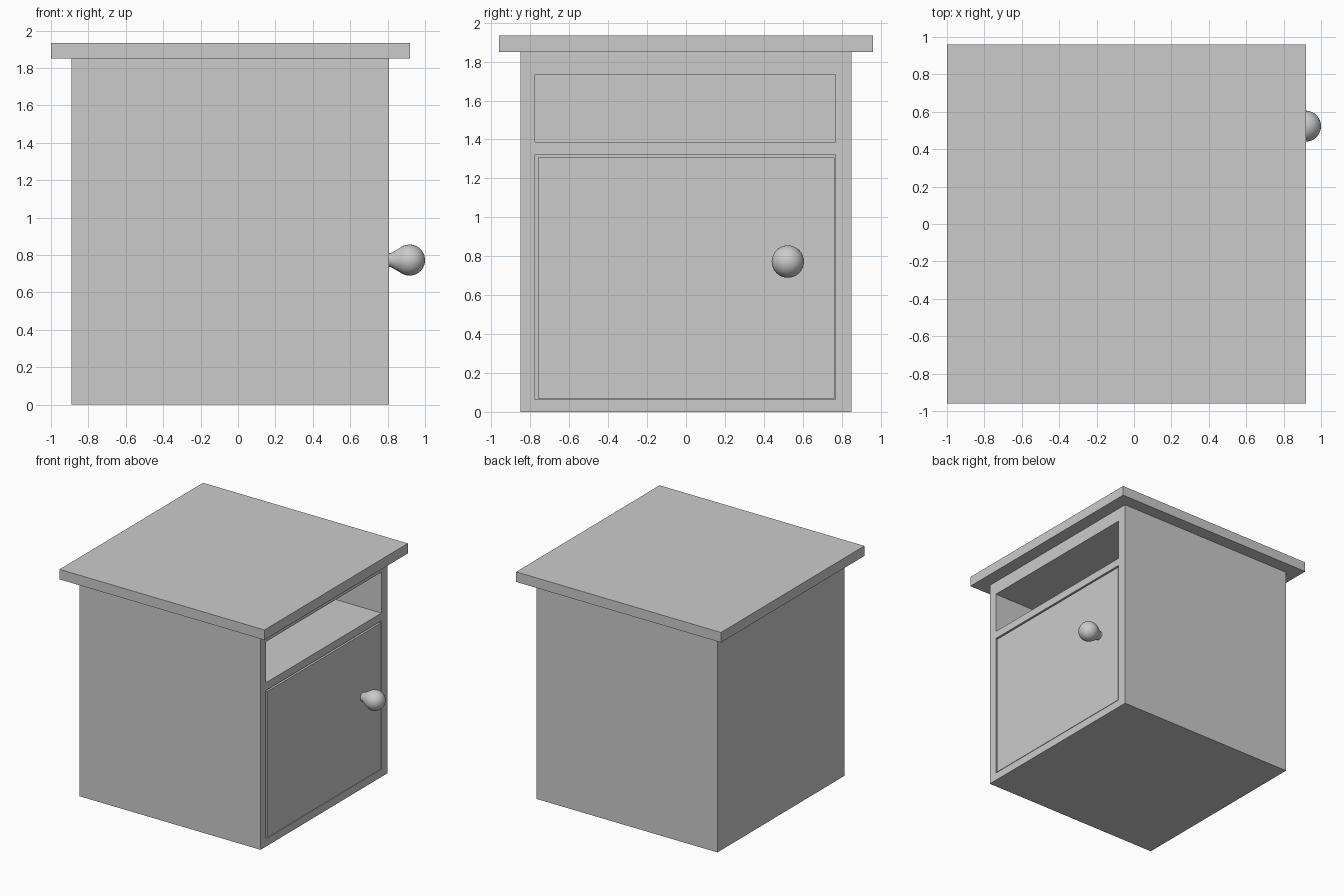
import bpy, bmesh, math
from mathutils import Matrix, Vector

if "Cube" in bpy.data.objects:
    bpy.data.objects.remove(bpy.data.objects["Cube"])


def box(name, x, y, z):
    """Axis-aligned box from (min, max) ranges."""
    bm = bmesh.new()
    bmesh.ops.create_cube(bm, size=1)
    for v in bm.verts:
        v.co = Vector([r[0] + (c + 0.5) * (r[1] - r[0]) for c, r in zip(v.co, (x, y, z))])
    me = bpy.data.meshes.new(name)
    bm.to_mesh(me)
    bm.free()
    ob = bpy.data.objects.new(name, me)
    bpy.context.collection.objects.link(ob)
    return ob


def cut(target, cutter):
    """Subtract cutter from target and remove the cutter."""
    cutter.hide_render = True
    mod = target.modifiers.new("cut", 'BOOLEAN')
    mod.operation, mod.solver, mod.object = 'DIFFERENCE', 'EXACT', cutter
    bpy.context.view_layer.objects.active = target
    bpy.ops.object.modifier_apply(modifier=mod.name)
    bpy.data.objects.remove(cutter)


FRONT, BACK = 0.807, -0.89
OPENING_Y = (-0.775, 0.767)

# Carcass with an open niche above a closed compartment
carcass = box("carcass", (BACK, FRONT), (-0.85, 0.85), (0, 1.85))
for z in ((1.388, 1.735), (0.066, 1.322)):
    cut(carcass, box("opening_cutter", (BACK + 0.08, FRONT + 0.1), OPENING_Y, z))

# Overhanging top board
box("top_board", (-1.0, 0.92), (-0.96, 0.96), (1.85, 1.935))

# Door, flush with the carcass front, with a gap at the side and top
box("door", (FRONT - 0.08, FRONT), (-0.76, 0.763), (0.07, 1.307))

# Round knob: stem, flare and ball turned around the x axis
R, CX = 0.083, 0.917
profile = [(FRONT - 0.005, 0), (FRONT - 0.005, 0.037), (0.817, 0.037)]
steps = 14
for i in range(steps + 1):
    a = math.radians(128) * (1 - i / steps)
    profile.append((CX + R * math.cos(a), R * math.sin(a)))
bm = bmesh.new()
verts = [bm.verts.new((x, r, 0)) for x, r in profile]
edges = [bm.edges.new(p) for p in zip(verts, verts[1:])]
bmesh.ops.spin(bm, geom=verts + edges, cent=(0, 0, 0), axis=(1, 0, 0),
               angle=math.tau, steps=32)
bmesh.ops.remove_doubles(bm, verts=bm.verts, dist=1e-4)
bmesh.ops.recalc_face_normals(bm, faces=bm.faces)
bm.transform(Matrix.Translation((0, 0.523, 0.773)))
mesh = bpy.data.meshes.new("knob")
bm.to_mesh(mesh)
bm.free()
knob = bpy.data.objects.new("knob", mesh)
bpy.context.collection.objects.link(knob)
bpy.ops.object.select_all(action='DESELECT')
knob.select_set(True)
bpy.context.view_layer.objects.active = knob
bpy.ops.object.shade_smooth_by_angle(angle=math.radians(30))
